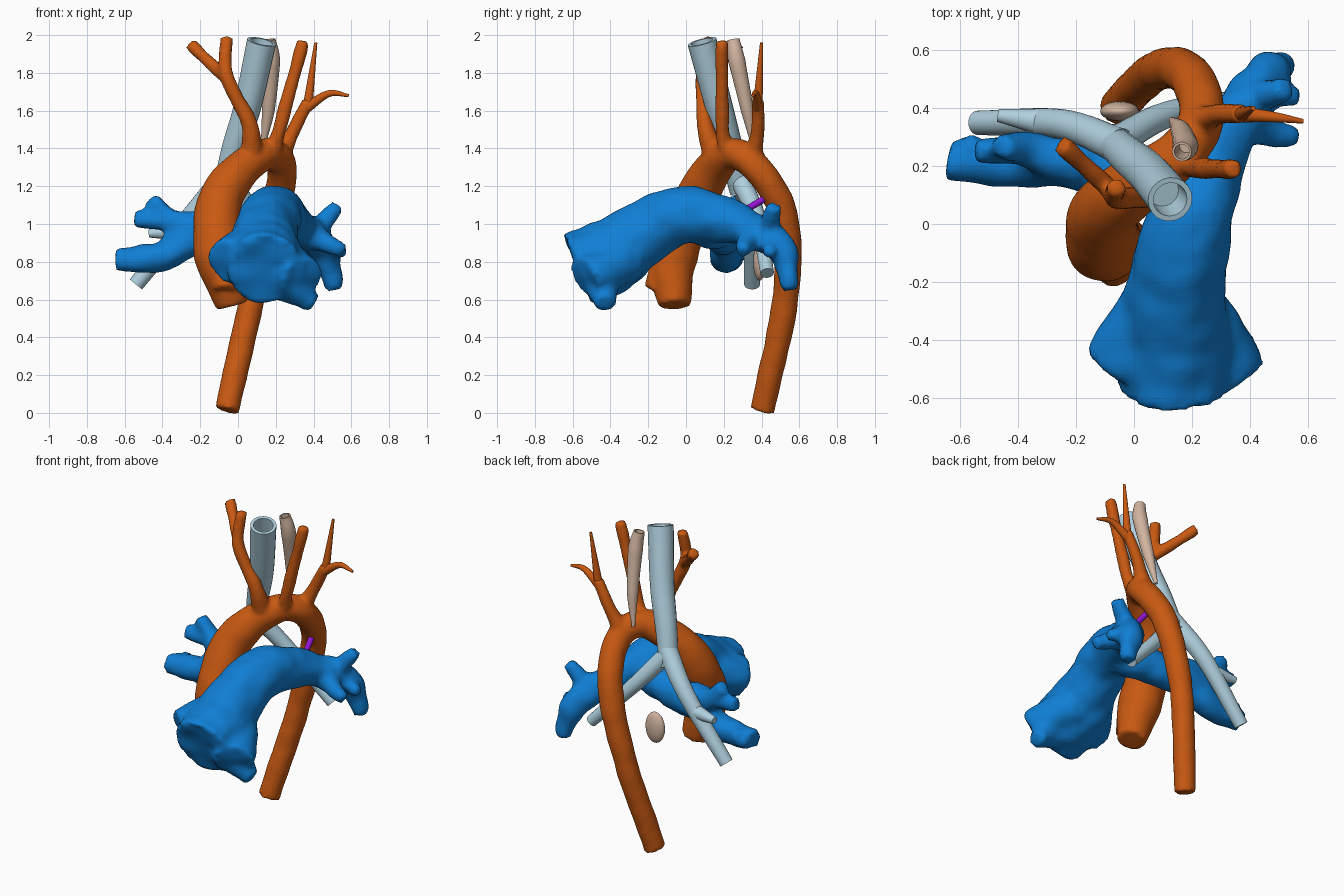
import bpy, bmesh, math
from mathutils import Vector, noise

if "Cube" in bpy.data.objects:
    bpy.data.objects.remove(bpy.data.objects["Cube"])

SIDES = 20


def catmull(a, b, c, d, t):
    return 0.5 * (2*b + (c-a)*t + (2*a-5*b+4*c-d)*t*t + (3*b-a-3*c+d)*t**3)


def tube(bm, radii, *pts, cup=False, flare=0.0, steps=8):
    """Smooth tube through pts; radii spread evenly along it; cup hollows the far end."""
    pts = [Vector(p) for p in pts]
    ext = [2*pts[0] - pts[1]] + pts + [2*pts[-1] - pts[-2]]
    total = (len(pts) - 1) * steps
    path = []
    for i in range(total + 1):
        seg = min(i // steps, len(pts) - 2)
        f = i / total * (len(radii) - 1)
        j = min(int(f), len(radii) - 2)
        r = radii[j] + (radii[j+1] - radii[j]) * (f - j)
        r *= 1 + flare * max(0, 1 - 2*i/total)**2
        path.append((catmull(*ext[seg:seg+4], i/steps - seg), r))
    side, frames = Vector((1, 0.01, 0.02)), []
    for i, (c, r) in enumerate(path):
        tan = (path[min(i+1, total)][0] - path[max(i-1, 0)][0]).normalized()
        side = side - tan * side.dot(tan)
        if side.length < 0.1:
            side = tan.orthogonal()
        side.normalize()
        frames.append((c, side.copy(), tan.cross(side), r))
    if cup:
        c, s, u, r = frames[-1]
        frames += [(c, s, u, r*.76), (c - tan*.12, s, u, r*.7)]
    rings = [[bm.verts.new(c + r*(s*math.cos(k*math.tau/SIDES) + u*math.sin(k*math.tau/SIDES)))
              for k in range(SIDES)] for c, s, u, r in frames]
    for a, b in zip(rings, rings[1:]):
        for k in range(SIDES):
            n = (k+1) % SIDES
            bm.faces.new((a[k], a[n], b[n], b[k]))
    bm.faces.new(rings[0][::-1])
    bm.faces.new(rings[-1])


def organ(name, color, bm, voxel=0, smooth=3, rough=0.0):
    """Turn bm into a smooth object; a voxel size fuses its tubes into one surface."""
    mesh = bpy.data.meshes.new(name)
    bm.to_mesh(mesh)
    bm.free()
    ob = bpy.data.objects.new(name, mesh)
    bpy.context.collection.objects.link(ob)
    if voxel:
        rm = ob.modifiers.new("fuse", 'REMESH')
        rm.mode, rm.voxel_size = 'VOXEL', voxel
        sm = ob.modifiers.new("soften", 'SMOOTH')
        sm.factor, sm.iterations = 0.5, smooth
        mesh = bpy.data.meshes.new_from_object(ob.evaluated_get(bpy.context.evaluated_depsgraph_get()))
        ob.modifiers.clear()
        ob.data = mesh
        normals = [v.normal.copy() for v in mesh.vertices]
        for v, n in zip(mesh.vertices, normals):
            v.co += n * (rough * noise.noise(v.co * 9) + voxel * 0.1)
    mesh.shade_smooth()
    if not voxel:
        mesh.set_sharp_from_angle(angle=math.radians(50))
    mat = bpy.data.materials.new(name)
    mat.diffuse_color = (*color, 1)
    mat.use_nodes = True
    mat.node_tree.nodes["Principled BSDF"].inputs["Base Color"].default_value = mat.diffuse_color
    mesh.materials.clear()
    mesh.materials.append(mat)


TAN = (0.64, 0.46, 0.35)
ORANGE = (0.58, 0.10, 0.006)

# Aorta: root, arch and descending part
bm = bmesh.new()
tube(bm, (.085, .132, .12, .102, .083, .077, .075, .068, .064),
     (-.03, -.06, .57), (-.1, -.07, .83), (-.1, .04, 1.1), (0, .13, 1.27), (.15, .24, 1.37),
     (.235, .37, 1.3), (.19, .515, 1.05), (.08, .53, .63), (-.057, .405, .015))
tube(bm, (.06, .08), (-.07, -.16, .65), (-.07, -.1, .82))
# Neck branches: first trunk with fork, carotid, subclavian
tube(bm, (.043, .032), (.07, .16, 1.33), (.06, .1, 1.53), (-.06, .09, 1.78), (-.06, .125, 1.99), flare=.6)
tube(bm, (.032, .032), (-.05, .09, 1.76), (-.25, .275, 1.95))
tube(bm, (.038, .033), (.17, .23, 1.36), (.22, .195, 1.5), (.345, .19, 1.97), flare=.7)
tube(bm, (.038, .03), (.22, .35, 1.34), (.3, .38, 1.51), (.375, .38, 1.65), flare=.7)
organ("aorta", ORANGE, bm, voxel=0.015, smooth=2, rough=0.005)
# Thin end twigs of the subclavian
bm = bmesh.new()
tube(bm, (.026, .008), (.37, .38, 1.63), (.412, .4, 1.96))
tube(bm, (.029, .008), (.355, .38, 1.61), (.48, .37, 1.69), (.585, .355, 1.68))
organ("subclavian_twigs", ORANGE, bm)

# Pulmonary artery: trunk running into the left branch
bm = bmesh.new()
tube(bm, (.2, .2, .165, .153, .105, .08, .045),
     (.14, -.57, .76), (.14, -.4, .83), (.15, -.2, .97), (.19, 0, 1.05), (.3, .27, 1.0),
     (.45, .5, .87), (.51, .55, .65))
# Wide outflow lobes
tube(bm, (.12, .13), (.34, -.53, .71), (.2, -.3, .82))
tube(bm, (.12, .13), (-.06, -.5, .8), (.08, -.3, .88))
tube(bm, (.05, .11), (.4, -.43, .58), (.25, -.45, .7))
# Left lung branches
tube(bm, (.055, .04), (.42, .43, .95), (.525, .47, 1.1))
tube(bm, (.07, .038), (.36, .34, .95), (.56, .3, .85))
tube(bm, (.06, .03), (.44, .46, .9), (.565, .43, .85))
# Right artery and its branches
tube(bm, (.12, .065), (.2, .1, 1.0), (0, .17, .96), (-.25, .22, .92), (-.42, .21, .82), (-.64, .22, .81))
tube(bm, (.09, .04), (-.2, .21, .97), (-.36, .25, 1.02), (-.46, .27, 1.13))
tube(bm, (.05, .045), (-.36, .25, 1.02), (-.55, .25, 1.03))
tube(bm, (.05, .045), (-.5, .21, .82), (-.59, .28, .84))
organ("pulmonary_artery", (0.005, 0.21, 0.66), bm, voxel=0.02, rough=0.014)

# Windpipe, open at the top, with right and left bronchi
bm = bmesh.new()
tube(bm, (.058, .07, .078), (-.08, .29, 1.17), (-.02, .235, 1.4), (.05, .175, 1.62), (.125, .085, 1.965), cup=True)
tube(bm, (.062, .042), (-.05, .27, 1.27), (-.25, .345, 1.04), (-.54, .35, .68))
tube(bm, (.045, .022), (-.33, .355, .96), (-.47, .375, .95))
tube(bm, (.055, .036), (-.07, .28, 1.25), (.12, .38, 1.02), (.385, .43, .74))
organ("windpipe", (0.43, 0.63, 0.73), bm)

# Gullet: open upper length and a short lower piece
bm = bmesh.new()
tube(bm, (.01, .034, .045, .034), (.13, .36, 1.4), (.16, .325, 1.6), (.178, .27, 1.86), (.165, .25, 1.975), cup=True)
organ("gullet_upper", TAN, bm)
bm = bmesh.new()
bmesh.ops.create_uvsphere(bm, u_segments=24, v_segments=16, radius=1)
for v in bm.verts:
    v.co = Vector((-.05 + .067*v.co.x, .39 + .034*v.co.y, .8 + .1*v.co.z))
organ("gullet_lower", TAN, bm)

# Small duct joining pulmonary artery and aorta
bm = bmesh.new()
tube(bm, (.018, .018), (.275, .29, 1.06), (.245, .41, 1.13))
organ("connecting_duct", (0.3, 0.007, 0.64), bm)
